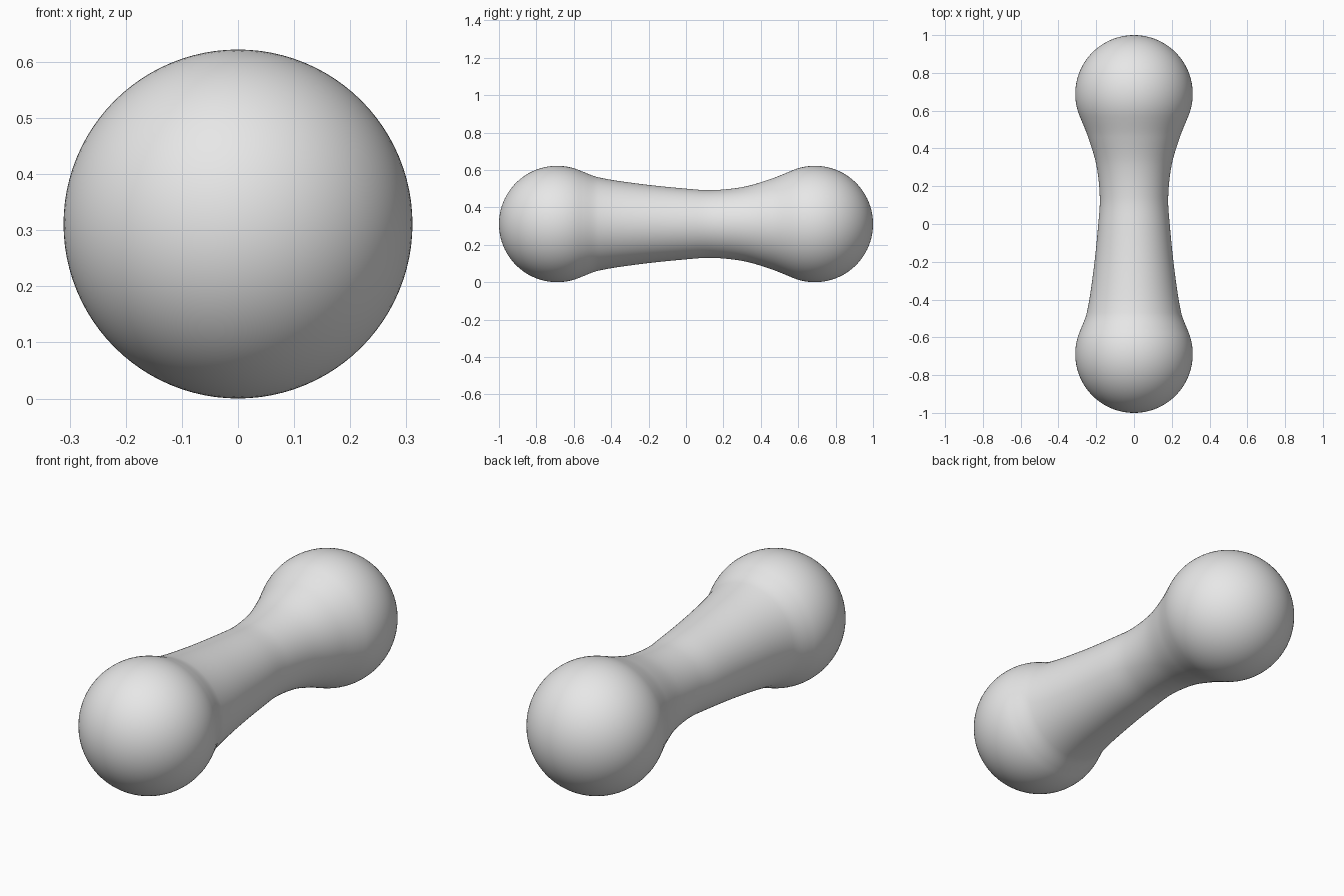
import bpy, bmesh, math
from mathutils import Vector

cube = bpy.data.objects.get("Cube")
if cube:
    bpy.data.objects.remove(cube, do_unlink=True)

RADIUS, OFFSET, JOINT = 0.311, 0.689, 0.56
SIDES = 96

grey = bpy.data.materials.new("light grey")
grey.use_nodes = True
colour = (0.8, 0.8, 0.8, 1)
grey.diffuse_color = colour
grey.node_tree.nodes["Principled BSDF"].inputs["Base Color"].default_value = colour


def end_arc(side, steps=32):
    """Ball outline as (y, radius), from the outer pole to the joint."""
    sweep = math.pi - math.acos((OFFSET - JOINT) / RADIUS)
    return [(side * (OFFSET + RADIUS * math.cos(sweep * i / steps)),
             RADIUS * math.sin(sweep * i / steps)) for i in range(steps + 1)]


def smooth_path(points, steps=8):
    """Curve through (y, radius) points, without its two end points."""
    p = [Vector(q) for q in points]
    slopes = []
    for i in range(len(p)):
        a, b = p[max(i - 1, 0)], p[min(i + 1, len(p) - 1)]
        slopes.append((b.y - a.y) / (b.x - a.x))
    path = []
    for a, b, ma, mb in zip(p, p[1:], slopes, slopes[1:]):
        h = b.x - a.x
        for i in range(steps):
            t = i / steps
            r = ((2*t**3 - 3*t*t + 1) * a.y + (t**3 - 2*t*t + t) * h * ma
                 + (3*t*t - 2*t**3) * b.y + (t**3 - t*t) * h * mb)
            path.append((a.x + h * t, r))
    return path[1:]


# Outline: front ball, tapered waist with its neck behind the middle, back ball
front, back = end_arc(-1), end_arc(1)
waist = [front[-1], (-0.47, 0.25), (-0.25, 0.215), (0, 0.189), (0.14, 0.181),
         (0.31, 0.199), (0.46, 0.243), back[-1]]
profile = front + smooth_path(waist) + back[::-1]

# Turn the outline around the long axis
bm = bmesh.new()
verts = [bm.verts.new((0, y, r)) for y, r in profile]
edges = [bm.edges.new(pair) for pair in zip(verts, verts[1:])]
bmesh.ops.spin(bm, geom=verts + edges, cent=(0, 0, 0), axis=(0, 1, 0),
               angle=math.tau, steps=SIDES)
bmesh.ops.remove_doubles(bm, verts=bm.verts, dist=0.0001)
bmesh.ops.recalc_face_normals(bm, faces=bm.faces)
for face in bm.faces:
    face.smooth = True
mesh = bpy.data.meshes.new("double_ended_body")
bm.to_mesh(mesh)
bm.free()
mesh.materials.append(grey)
body = bpy.data.objects.new("double_ended_body", mesh)
body.location.z = RADIUS
bpy.context.collection.objects.link(body)
